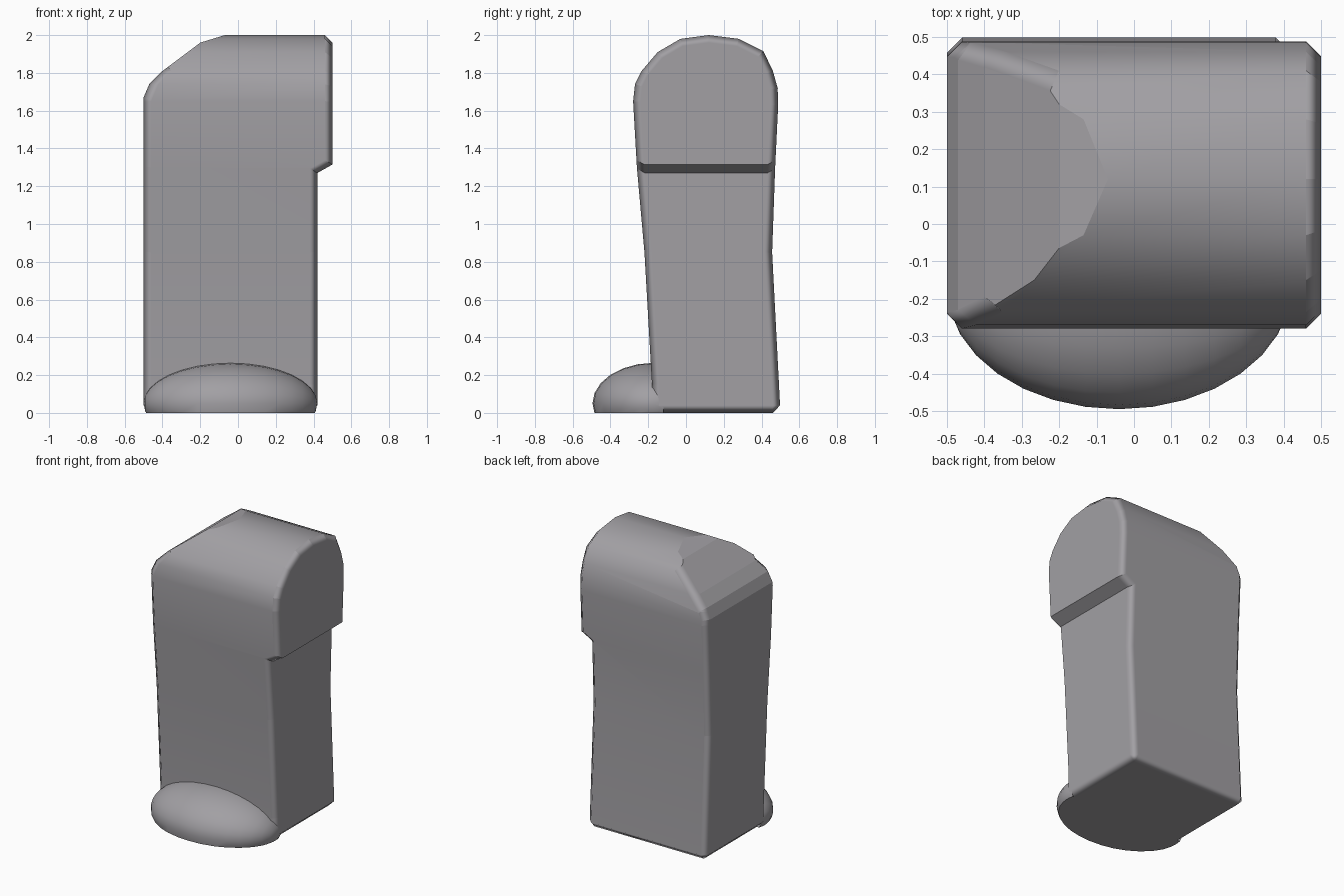
import bpy, bmesh, math
from mathutils import Vector

if "Cube" in bpy.data.objects:
    bpy.data.objects.remove(bpy.data.objects["Cube"], do_unlink=True)

GREY = (0.36, 0.35, 0.37, 1)
mat = bpy.data.materials.new("warm grey")
mat.use_nodes = True
mat.diffuse_color = GREY
mat.node_tree.nodes["Principled BSDF"].inputs["Base Color"].default_value = GREY


def make_object(name, bm):
    bmesh.ops.recalc_face_normals(bm, faces=bm.faces)
    mesh = bpy.data.meshes.new(name)
    bm.to_mesh(mesh)
    bm.free()
    mesh.materials.append(mat)
    obj = bpy.data.objects.new(name, mesh)
    bpy.context.collection.objects.link(obj)
    return obj


def prism(name, points, depth):
    """Extrude a closed outline of 3D points along a vector."""
    bm = bmesh.new()
    face = bm.faces.new([bm.verts.new(p) for p in points])
    out = bmesh.ops.extrude_face_region(bm, geom=[face])
    verts = [g for g in out["geom"] if isinstance(g, bmesh.types.BMVert)]
    bmesh.ops.translate(bm, verts=verts, vec=Vector(depth))
    return make_object(name, bm)


def smooth(obj, degrees):
    bpy.ops.object.select_all(action="DESELECT")
    obj.select_set(True)
    bpy.context.view_layer.objects.active = obj
    bpy.ops.object.shade_smooth_by_angle(angle=math.radians(degrees))


# Leg: side outline (y, z) with a rounded top
side = [(-0.18, 0), (-0.18, 0.15), (-0.22, 0.85), (-0.26, 1.3), (-0.28, 1.65),
        (-0.27, 1.74), (-0.235, 1.81), (-0.15, 1.91), (-0.03, 1.98), (0.12, 2),
        (0.28, 1.98), (0.41, 1.915), (0.46, 1.81), (0.485, 1.72), (0.488, 1.63),
        (0.472, 1.3), (0.456, 0.85), (0.5, 0)]
leg = prism("leg", [(-1, y, z) for y, z in side], (2, 0, 0))

# Front outline (x, z) with the sloped shoulder and the overhanging step
front = [(-0.5, -0.2), (0.42, -0.2), (0.42, 1.27), (0.5, 1.315), (0.5, 2.2),
         (0.1, 2.2), (0.08, 2.04), (-0.06, 2.003), (-0.2, 1.96), (-0.4, 1.81),
         (-0.47, 1.74), (-0.5, 1.67)]
cutter = prism("leg_outline_cutter", [(x, -1, z) for x, z in front], (0, 2, 0))
cutter.hide_render = True
cutter.hide_set(True)

trim = leg.modifiers.new("trim", "BOOLEAN")
trim.operation = "INTERSECT"
trim.solver = "EXACT"
trim.object = cutter
bevel = leg.modifiers.new("soft edges", "BEVEL")
bevel.width = 0.04
bevel.segments = 1
bevel.limit_method = "ANGLE"
bevel.angle_limit = math.radians(65)
bevel.use_clamp_overlap = False
bevel.harden_normals = True
smooth(leg, 180)

# Toe: flattened dome with a flat sole, open where it sits inside the leg
bm = bmesh.new()
bmesh.ops.create_uvsphere(bm, u_segments=24, v_segments=16, radius=1)
for v in bm.verts:
    x, y, z = v.co
    v.co = (0.46 * z - 0.04, 0.325 * y - 0.17, 0.215 * x + 0.05)
for point, normal in (((0, 0, 0), (0, 0, -1)), ((0, -0.12, 0), (0, 1, 0))):
    cut = bmesh.ops.bisect_plane(bm, geom=bm.verts[:] + bm.edges[:] + bm.faces[:],
                                 plane_co=point, plane_no=normal, clear_outer=True)
    if normal[2]:
        edges = [g for g in cut["geom_cut"] if isinstance(g, bmesh.types.BMEdge)]
        bmesh.ops.holes_fill(bm, edges=edges, sides=0)
toe = make_object("toe", bm)
smooth(toe, 50)
